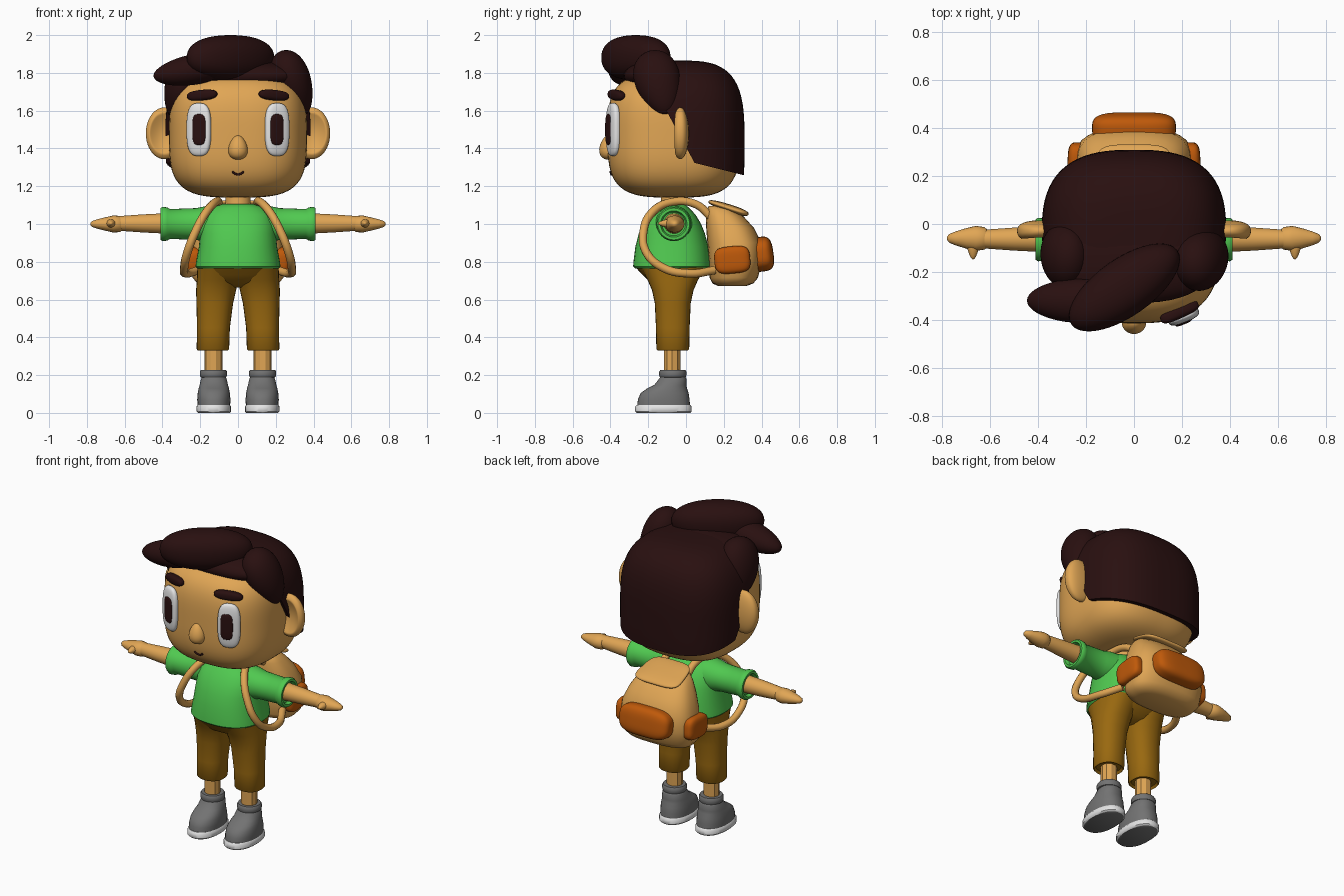
import bpy, bmesh
from math import sin, cos, pi, radians, hypot
from mathutils import Vector, Euler

if "Cube" in bpy.data.objects:
    bpy.data.objects.remove(bpy.data.objects["Cube"])


def material(name, rgb):
    m = bpy.data.materials.new(name)
    m.use_nodes = True
    m.diffuse_color = (*rgb, 1)
    m.node_tree.nodes["Principled BSDF"].inputs["Base Color"].default_value = (*rgb, 1)
    return m


SKIN = material("tan skin", (0.75, 0.38, 0.09))
HAIR = material("dark brown hair", (0.022, 0.005, 0.005))
GREEN = material("green cloth", (0.08, 0.58, 0.08))
BROWN = material("golden brown cloth", (0.32, 0.14, 0.005))
ORANGE = material("burnt orange", (0.52, 0.10, 0.003))
GREY = material("shoe grey", (0.17, 0.17, 0.17))
WHITE = material("soft white", (0.78, 0.78, 0.78))


def finish(name, bm, mat, mirror=False, sharp=45):
    """Turn a bmesh into a smooth object, mirrored across x when asked."""
    bmesh.ops.recalc_face_normals(bm, faces=bm.faces[:])
    for f in bm.faces:
        f.smooth = True
    me = bpy.data.meshes.new(name)
    bm.to_mesh(me)
    bm.free()
    me.set_sharp_from_angle(angle=radians(sharp))
    me.materials.append(mat)
    ob = bpy.data.objects.new(name, me)
    bpy.context.collection.objects.link(ob)
    if mirror:
        mod = ob.modifiers.new("Mirror", "MIRROR")
        mod.use_axis[0] = True
        mod.use_mirror_merge = False
    return ob


def blob_mesh(center, half, e=2, p=2, rot=(0, 0, 0), taper=(2, 0), n=11):
    """Superellipsoid: e rounds the plan, p rounds the height."""
    bm = bmesh.new()
    bmesh.ops.create_cube(bm, size=2)
    bmesh.ops.subdivide_edges(bm, edges=bm.edges[:], cuts=n, use_grid_fill=True)
    turn = Euler([radians(a) for a in rot]).to_matrix()
    axis, k = taper
    for v in bm.verts:
        x, y, z = (abs(c) for c in v.co)
        u = v.co / ((x**e + y**e) ** (p / e) + z**p) ** (1 / p)
        s = 1 + k * u[axis]
        w = Vector([u[i] * half[i] * (1 if i == axis else s) for i in range(3)])
        v.co = turn @ w + Vector(center)
    return bm


def blob(name, mat, center, half, mirror=False, **kw):
    return finish(name, blob_mesh(center, half, **kw), mat, mirror)


def loft(name, mat, rings, axis="z", mirror=False, e=2.0, seg=32, sharp=45):
    """Skin rings of (position, centre a, centre b, radius a, radius b)."""
    bm = bmesh.new()
    loops = []
    for t, a, b, ra, rb in rings:
        loop = []
        for i in range(seg):
            c, s = cos(2 * pi * i / seg), sin(2 * pi * i / seg)
            d = (abs(c)**e + abs(s)**e) ** (1 / e)
            pa, pb = a + ra * c / d, b + rb * s / d
            loop.append(bm.verts.new((pa, pb, t) if axis == "z" else (t, pa, pb)))
        loops.append(loop)
    for lo, hi in zip(loops, loops[1:]):
        for i in range(seg):
            j = (i + 1) % seg
            bm.faces.new((lo[i], lo[j], hi[j], hi[i]))
    bm.faces.new(loops[0])
    bm.faces.new(loops[-1])
    return finish(name, bm, mat, mirror, sharp)


def tube(name, mat, points, radius):
    cu = bpy.data.curves.new(name, "CURVE")
    cu.dimensions = "3D"
    cu.bevel_depth, cu.bevel_resolution = radius, 3
    cu.use_fill_caps = True
    sp = cu.splines.new("BEZIER")
    sp.bezier_points.add(len(points) - 1)
    for bp, co in zip(sp.bezier_points, points):
        bp.co = co
        bp.handle_left_type = bp.handle_right_type = "AUTO"
    cu.materials.append(mat)
    ob = bpy.data.objects.new(name, cu)
    bpy.context.collection.objects.link(ob)


# Head
HC, HH, HE, HP = (0, -0.065, 1.47), (0.365, 0.35, 0.33), 2.7, 3.5
blob("head", SKIN, HC, HH, e=HE, p=HP, n=19)


def face_y(x, z):
    r = (1 - (abs(z - HC[2]) / HH[2]) ** HP) ** (1 / HP)
    return HC[1] - HH[1] * (r**HE - (abs(x) / HH[0]) ** HE) ** (1 / HE)


# Ears with a dished front
ear = blob("ear", SKIN, (0.39, -0.03, 1.48), (0.098, 0.045, 0.137), mirror=True, e=2.5, n=15)
for v in ear.data.vertices:
    r = hypot((v.co.x - 0.39) / 0.098, (v.co.z - 1.48) / 0.137)
    if v.co.y < -0.03 and r < 0.8:
        v.co.y += 0.045 * (1 - (r / 0.8) ** 2)

# Face
fy = face_y(0.205, 1.5)
blob("eye_white", WHITE, (0.207, fy, 1.5), (0.068, 0.026, 0.14), True, e=2.8, p=3, rot=(0, 0, 22))
blob("pupil", HAIR, (0.206, fy - 0.022, 1.5), (0.038, 0.012, 0.082), True, e=3, p=3.5, rot=(0, 0, 22))
blob("eyebrow", HAIR, (0.19, face_y(0.19, 1.68) - 0.002, 1.682), (0.086, 0.026, 0.028), True,
     e=3, p=2.5, rot=(0, 5, 24))
blob("nose", SKIN, (0, -0.41, 1.405), (0.05, 0.048, 0.065), taper=(2, -0.25))
tube("mouth", HAIR, [(x, face_y(x, z) - 0.001, z) for x, z in
                     ((-0.03, 1.277), (-0.015, 1.266), (0, 1.262), (0.015, 1.266), (0.03, 1.277))], 0.006)

# Hair cap, trimmed along the nape and the hairline
cap = blob_mesh((0, -0.04, 1.42), (0.385, 0.35, 0.445), e=2.7, p=3.3, n=19)
for co, no in (((0, 0, 1.335), (0, -0.25, -1)), ((0, -0.05, 1.5), (0, -0.37, -0.2))):
    bmesh.ops.bisect_plane(cap, geom=cap.verts[:] + cap.edges[:] + cap.faces[:],
                           plane_co=co, plane_no=no, clear_outer=True)
    bmesh.ops.holes_fill(cap, edges=[ed for ed in cap.edges if ed.is_boundary], sides=0)
finish("hair_cap", cap, HAIR)

# Hair locks
blob("hair_crown", HAIR, (0, -0.15, 1.785), (0.33, 0.18, 0.085), e=2.4)
blob("hair_quiff", HAIR, (-0.04, -0.265, 1.88), (0.27, 0.12, 0.12), p=2.3, rot=(0, 0, 35))
blob("hair_fringe", HAIR, (-0.25, -0.32, 1.815), (0.2, 0.092, 0.08), rot=(0, -10, 0), taper=(0, 0.12))
blob("hair_lock_left", HAIR, (0.29, -0.145, 1.745), (0.1, 0.12, 0.185), rot=(15, -20, 0), taper=(2, 0.2))
blob("hair_lock_right", HAIR, (-0.295, -0.125, 1.715), (0.095, 0.13, 0.17), rot=(15, 15, 0), taper=(2, 0.2))

# Neck and shirt
loft("neck", SKIN, [(1.06, 0, -0.07, 0.075, 0.07), (1.1, 0, -0.07, 0.066, 0.062),
                    (1.18, 0, -0.07, 0.066, 0.062)])
BODY = ((0.78, 0.19, 0.17), (0.765, 0.215, 0.195), (0.775, 0.225, 0.205), (0.8, 0.222, 0.203),
        (0.88, 0.207, 0.193), (0.95, 0.2, 0.175), (1.0, 0.195, 0.155), (1.05, 0.178, 0.125),
        (1.085, 0.14, 0.092), (1.105, 0.085, 0.068))
loft("shirt_body", GREEN, [(z, 0, -0.075, rx, ry) for z, rx, ry in BODY], e=2.4, seg=40)
SLEEVE = ((0.06, 0.1), (0.16, 0.097), (0.22, 0.084), (0.36, 0.079), (0.375, 0.088), (0.4, 0.091),
          (0.411, 0.084), (0.411, 0.07), (0.39, 0.062))
loft("sleeve", GREEN, [(x, -0.065, 1.0, r, r) for x, r in SLEEVE], "x", True)

# Arms and hands
loft("forearm", SKIN, [(x, -0.063, 1.003, r, r) for x, r in ((0.36, 0.055), (0.5, 0.048), (0.64, 0.038))],
     "x", True)
HAND = ((0.612, 0.036, 0.034), (0.625, 0.047, 0.043), (0.66, 0.052, 0.045), (0.7, 0.043, 0.036),
        (0.745, 0.029, 0.025), (0.772, 0.018, 0.016), (0.781, 0.006, 0.006))
loft("hand", SKIN, [(x, -0.06, 1.0, ry, rz) for x, ry, rz in HAND], "x", True, seg=20)
blob("thumb", SKIN, (0.672, -0.1, 1.003), (0.024, 0.048, 0.022), True, taper=(1, 0.35), n=7)

# Shorts
loft("shorts_seat", BROWN, [(z, 0, -0.075, rx, ry) for z, rx, ry in
                            ((0.665, 0.08, 0.06), (0.69, 0.17, 0.115), (0.73, 0.208, 0.155),
                             (0.765, 0.216, 0.187), (0.8, 0.205, 0.18))], e=2.3, seg=40)
LEG = ((0.345, 0.133, 0.07, 0.07), (0.33, 0.133, 0.08, 0.08), (0.338, 0.133, 0.086, 0.087),
       (0.45, 0.13, 0.087, 0.089), (0.58, 0.123, 0.097, 0.095), (0.65, 0.116, 0.106, 0.11),
       (0.7, 0.108, 0.11, 0.132), (0.77, 0.1, 0.115, 0.17))
loft("shorts_leg", BROWN, [(z, cx, -0.07, rx, ry) for z, cx, rx, ry in LEG], mirror=True, e=2.3, seg=24)

# Shins, faceted
loft("shin", SKIN, [(z, 0.13, -0.073, 0.048, 0.046) for z in (0.18, 0.4)], mirror=True, seg=10, sharp=20)

# Shoes
SHOE = ((0.03, -0.118, 0.086, 0.14), (0.07, -0.118, 0.088, 0.137), (0.105, -0.113, 0.085, 0.127),
        (0.13, -0.1, 0.08, 0.105), (0.148, -0.083, 0.075, 0.085), (0.18, -0.07, 0.068, 0.073),
        (0.19, -0.07, 0.062, 0.066))
loft("shoe_upper", GREY, [(z, 0.128, cy, rx, ry) for z, cy, rx, ry in SHOE], mirror=True, e=2.3)
loft("shoe_collar", GREY, [(z, 0.13, -0.07, r, r) for z, r in
                           ((0.185, 0.058), (0.19, 0.069), (0.2, 0.072), (0.218, 0.072),
                            (0.228, 0.066), (0.228, 0.05))], mirror=True)
sole = loft("shoe_sole", WHITE, [(z, 0.128, -0.12, rx, ry) for z, rx, ry in
                                 ((0, 0.084, 0.142), (0.008, 0.092, 0.15), (0.033, 0.092, 0.15),
                                  (0.043, 0.085, 0.141))], mirror=True, e=2.3)
sole.data.materials.append(GREY)
for f in sole.data.polygons:
    if f.normal.z < -0.9:
        f.material_index = 1

# Backpack
PACK = ((0.672, 0.245, 0.17, 0.075), (0.685, 0.248, 0.215, 0.108), (0.715, 0.253, 0.24, 0.128),
        (0.8, 0.262, 0.248, 0.14), (0.9, 0.256, 0.235, 0.143), (0.98, 0.233, 0.205, 0.126),
        (1.04, 0.205, 0.172, 0.1), (1.075, 0.185, 0.145, 0.075), (1.095, 0.17, 0.11, 0.05))
loft("backpack_body", SKIN, [(z, 0, cy, rx, ry) for z, cy, rx, ry in PACK], e=2.7, seg=40, sharp=60)
blob("backpack_flap", SKIN, (0, 0.225, 1.085), (0.15, 0.112, 0.02), e=4, p=2.5, rot=(-18, 0, 0),
     taper=(1, 0.08))
blob("back_pocket", ORANGE, (0, 0.4, 0.84), (0.175, 0.063, 0.092), e=3.5, p=3.2, rot=(8, 0, 0))
blob("side_pocket", ORANGE, (0.235, 0.245, 0.81), (0.042, 0.095, 0.072), True, e=3.5, p=3.5, rot=(5, 0, 0))

# Shoulder straps
STRAP = ((0.09, 0.14, 1.03), (0.1, 0.05, 1.105), (0.12, -0.08, 1.115), (0.17, -0.18, 1.06),
         (0.225, -0.225, 0.96), (0.268, -0.21, 0.85), (0.285, -0.12, 0.768), (0.275, 0.02, 0.738),
         (0.21, 0.15, 0.755))
for side, s in (("left", 1), ("right", -1)):
    tube("strap_" + side, SKIN, [(s * x, y, z) for x, y, z in STRAP], 0.022)
